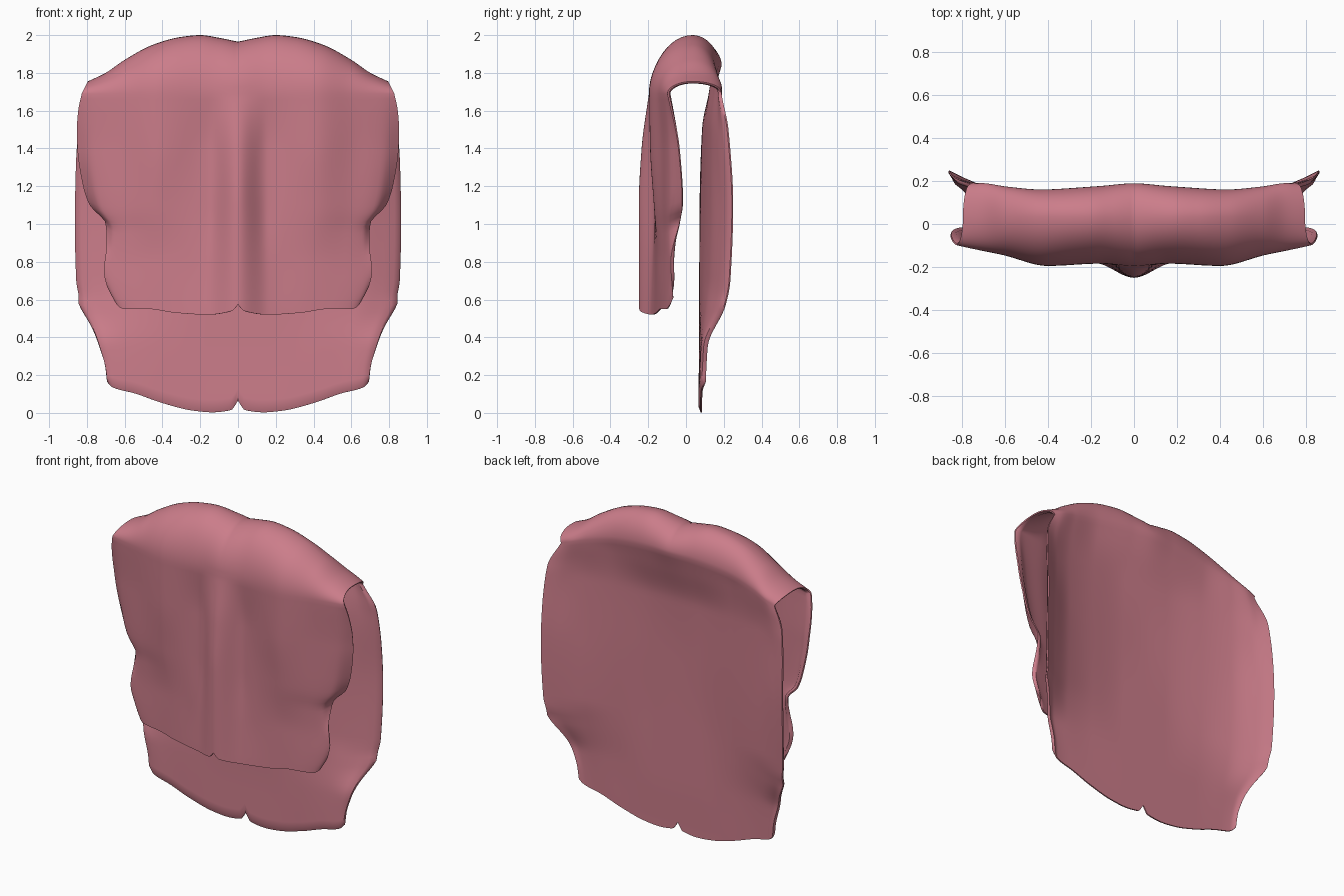
import bpy, bmesh, math

if "Cube" in bpy.data.objects:
    bpy.data.objects.remove(bpy.data.objects["Cube"])


def curve(pts, t):
    """Smooth, non-overshooting interpolation through (key, value) points."""
    if t <= pts[0][0]:
        return pts[0][1]
    if t >= pts[-1][0]:
        return pts[-1][1]

    def slope(i):
        if i == 0 or i == len(pts) - 1:
            k = max(i, 1)
            return (pts[k][1] - pts[k-1][1]) / (pts[k][0] - pts[k-1][0])
        a = (pts[i][1] - pts[i-1][1]) / (pts[i][0] - pts[i-1][0])
        b = (pts[i+1][1] - pts[i][1]) / (pts[i+1][0] - pts[i][0])
        return 0 if a * b <= 0 else 2 * a * b / (a + b)

    i = next(k for k in range(len(pts) - 1) if t <= pts[k+1][0])
    (x0, y0), (x1, y1) = pts[i], pts[i+1]
    h = x1 - x0
    s = (t - x0) / h
    return ((2*s**3 - 3*s*s + 1) * y0 + (s**3 - 2*s*s + s) * h * slope(i)
            + (3*s*s - 2*s**3) * y1 + (s**3 - s*s) * h * slope(i + 1))


def depth(rows, z, u):
    """Fold depth (y) of a panel at height z and fraction u of its half width."""
    def across(r):
        # mirrored first point keeps the centre line smooth
        return curve([(-COLS[1], r[2])] + list(zip(COLS, r[1:])), u)
    return curve([(r[0], across(r)) for r in rows], z)


def spread(u, width):
    """Half-sheet x: the edge outline only bends the outer part of the panel."""
    return BASE_W * u + (width - BASE_W) * u ** 4


BASE_W = .80
COLS = (0, .2, .5, .75, .92, 1)
# Fold depths: height, then y at each column from the centre to the edge
FRONT = [(.53, -.25, -.185, -.15, -.12, -.09, -.06),
         (.80, -.25, -.175, -.15, -.115, -.09, -.08),
         (1.1, -.25, -.165, -.17, -.125, -.085, -.02),
         (1.4, -.235, -.165, -.19, -.13, -.09, -.04),
         (1.7, -.195, -.185, -.195, -.145, -.115, -.10)]
BACK = [(.03, .085, .085, .085, .085, .09, .10),
        (.35, .09, .09, .09, .095, .10, .115),
        (.57, .09, .09, .10, .125, .175, .21),
        (.70, .09, .09, .105, .14, .195, .235),
        (1.1, .092, .095, .115, .15, .21, .25),
        (1.5, .105, .105, .12, .15, .195, .225),
        (1.72, .155, .15, .145, .17, .19, .185),
        (1.85, .192, .18, .17, .18, .19, .18)]
# Half width by height
FRONT_W = [(.61, .66), (.66, .69), (.75, .71), (.9, .695), (1.0, .70), (1.1, .785),
           (1.2, .82), (1.4, .85), (1.5, .853), (1.6, .846), (1.70, .825)]
BACK_W = [(.165, .69), (.25, .70), (.35, .73), (.45, .77), (.555, .83), (.575, .84),
          (.61, .84), (.7, .853), (1.0, .86), (1.3, .855), (1.55, .835), (1.70, .76)]
# Hems and ridge line: height by fraction of the half width
FRONT_HEM = [(0, .575), (.04, .54), (.2, .52), (.42, .53), (.62, .55), (.84, .55),
             (.93, .57), (1, .61)]
BACK_HEM = [(0, .065), (.045, .015), (.17, .003), (.3, .012), (.5, .05), (.72, .103),
            (.93, .135), (1, .165)]
RIDGE = [(0, 1.965), (.12, 1.985), (.25, 2.0), (.38, 1.99), (.56, 1.95), (.75, 1.87),
         (.88, 1.80), (1, 1.755)]
PEAK_Y, PEAK_W = .035, .795


def front_top(u):
    return 1.69


def back_top(u):
    return 1.84 - .14 * u * u


def panel(hem, top, widths, depths):
    """Point function of a hanging panel: u centre to edge, v hem to top."""
    def point(u, v):
        edge = hem[-1][1] + (top(1) - hem[-1][1]) * v
        low = curve(hem, u)
        z = low + (top(u) - low) * v
        return spread(u, curve(widths, edge)), depth(depths, z, u), z
    return point


def shoulder_point(u, t, side):
    """Quarter ellipse from the top of a panel (t=0) to the ridge (t=1)."""
    x, y, z = side(u, 1)
    a = t * math.pi / 2
    return (x + (spread(u, PEAK_W) - x) * math.sin(a),
            PEAK_Y + (y - PEAK_Y) * math.cos(a),
            z + (curve(RIDGE, u) - z) * math.sin(a))


front = panel(FRONT_HEM, front_top, FRONT_W, FRONT)
back = panel(BACK_HEM, back_top, BACK_W, BACK)

# Rows run from the front hem, over the shoulder ridge, to the back hem
NU, NF, NS, NB = 52, 40, 12, 56
rows = [lambda u, v=i / NF: front(u, v) for i in range(NF)]
rows += [lambda u, t=i / NS: shoulder_point(u, t, front) for i in range(NS)]
rows += [lambda u, t=1 - i / NS: shoulder_point(u, t, back) for i in range(NS)]
rows += [lambda u, v=1 - i / NB: back(u, v) for i in range(NB + 1)]

bm = bmesh.new()
grid = [[bm.verts.new(row(j / NU)) for j in range(NU + 1)] for row in rows]
for a, b in zip(grid, grid[1:]):
    for j in range(NU):
        bm.faces.new((a[j], a[j+1], b[j+1], b[j]))
bm.verts.index_update()
rim = [v.index for v in grid[0] + grid[-1]] + [r[-1].index for r in grid]
mesh = bpy.data.meshes.new("draped_cloth")
bm.to_mesh(mesh)
bm.free()

# Draped cloth: mirrored half sheet with thickness, thinner at its rim
cloth = bpy.data.objects.new("draped_cloth", mesh)
bpy.context.collection.objects.link(cloth)
mat = bpy.data.materials.new("dusty_rose")
mat.diffuse_color = (.60, .205, .255, 1)
mat.use_nodes = True
mat.node_tree.nodes["Principled BSDF"].inputs["Base Color"].default_value = mat.diffuse_color
mesh.materials.append(mat)
group = cloth.vertex_groups.new(name="body")
group.add(range(len(mesh.vertices)), 1, 'REPLACE')
group.add(rim, .4, 'REPLACE')

mirror = cloth.modifiers.new("mirror", 'MIRROR')
mirror.use_clip = True
solid = cloth.modifiers.new("thickness", 'SOLIDIFY')
solid.thickness = .02
solid.offset = -1
solid.vertex_group = "body"

bpy.context.view_layer.objects.active = cloth
cloth.select_set(True)
for name in ("mirror", "thickness"):
    bpy.ops.object.modifier_apply(modifier=name)
bpy.ops.object.shade_smooth_by_angle(angle=math.radians(50))
